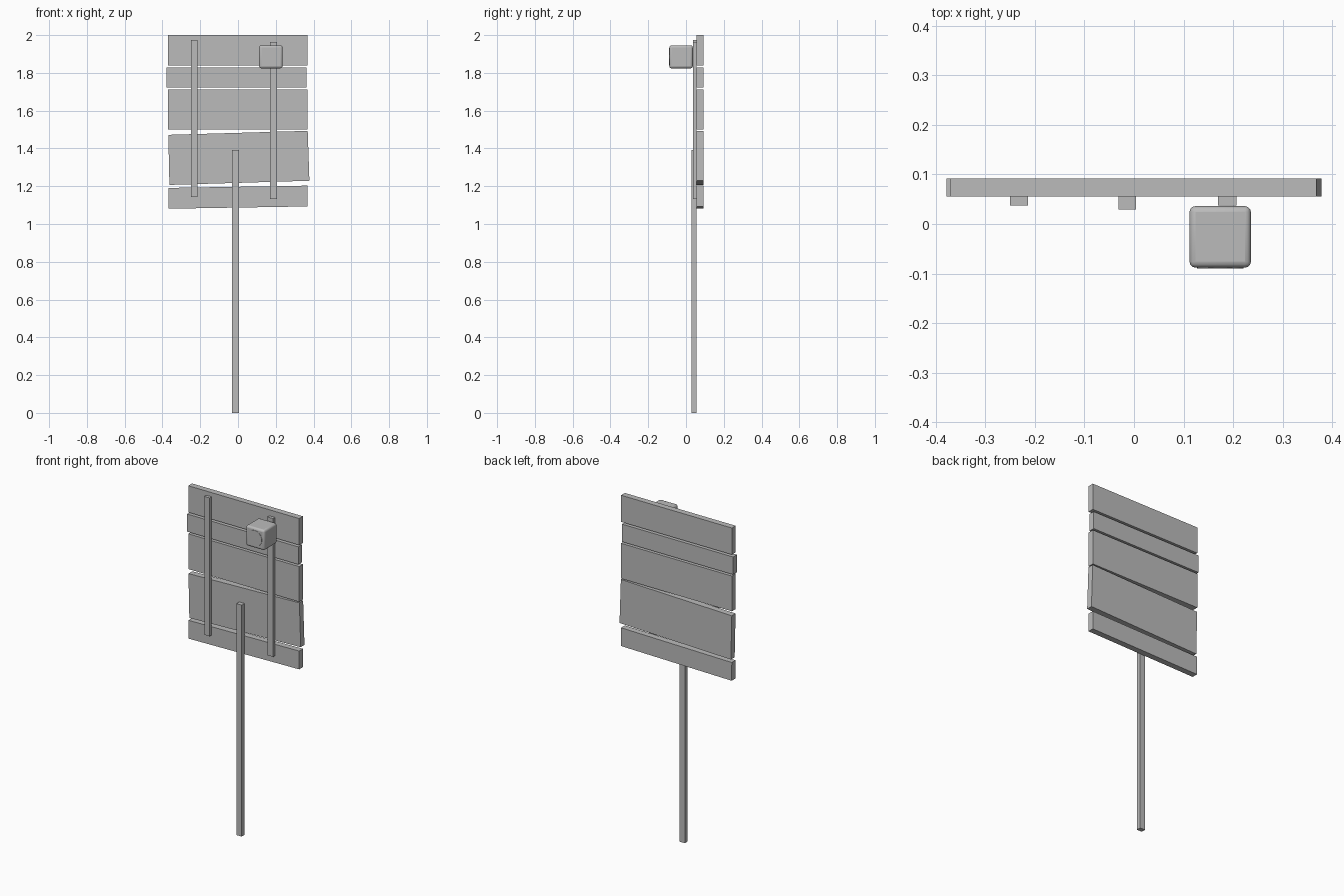
import bpy, bmesh, math

if "Cube" in bpy.data.objects:
    bpy.data.objects.remove(bpy.data.objects["Cube"])

grey = bpy.data.materials.new("plain_grey")
grey.diffuse_color = (0.5, 0.5, 0.5, 1)
grey.use_nodes = True
grey.node_tree.nodes["Principled BSDF"].inputs["Base Color"].default_value = grey.diffuse_color


def finish(name, bm):
    bmesh.ops.recalc_face_normals(bm, faces=bm.faces)
    mesh = bpy.data.meshes.new(name)
    bm.to_mesh(mesh)
    bm.free()
    mesh.materials.append(grey)
    ob = bpy.data.objects.new(name, mesh)
    bpy.context.collection.objects.link(ob)
    return ob


def slab(name, corners, y0, y1):
    """Extrude a front outline of (x, z) corners from y0 to y1."""
    bm = bmesh.new()
    face = bm.faces.new([bm.verts.new((x, y0, z)) for x, z in corners])
    new = bmesh.ops.extrude_face_region(bm, geom=[face])["geom"]
    verts = [v for v in new if isinstance(v, bmesh.types.BMVert)]
    bmesh.ops.translate(bm, verts=verts, vec=(0, y1 - y0, 0))
    return finish(name, bm)


def rect(x0, x1, z0, z1):
    return [(x0, z0), (x1, z0), (x1, z1), (x0, z1)]


# Sign planks, the two lowest slightly crooked
planks = [
    rect(-0.37, 0.368, 1.84, 2.0),
    rect(-0.378, 0.362, 1.722, 1.828),
    rect(-0.37, 0.368, 1.499, 1.711),
    [(-0.363, 1.207), (0.378, 1.229), (0.369, 1.493), (-0.369, 1.472)],
    [(-0.368, 1.081), (0.368, 1.093), (0.368, 1.203), (-0.369, 1.191)],
]
for i, corners in enumerate(planks):
    slab(f"plank_{i + 1}", corners, 0.056, 0.092)

# Battens and post
slab("left_batten", rect(-0.25, -0.214, 1.143, 1.975), 0.037, 0.056)
slab("right_batten", rect(0.17, 0.207, 1.132, 1.964), 0.037, 0.056)
slab("post", rect(-0.031, 0.004, 0, 1.392), 0.029, 0.056)

# Lamp housing with softened edges
CX, CZ = 0.174, 1.885
housing = slab("lamp_housing", rect(CX - 0.062, CX + 0.062, CZ - 0.061, CZ + 0.061), -0.088, 0.036)
bevel = housing.modifiers.new("soft_edges", "BEVEL")
bevel.width = 0.012
bevel.segments = 3

# Round lens on the front of the housing
ring = [(CX + 0.047 * math.cos(a), CZ + 0.047 * math.sin(a))
        for a in (math.tau * i / 24 for i in range(24))]
lens = slab("lamp_lens", ring, -0.09, -0.08)

for ob in (housing, lens):
    bpy.ops.object.select_all(action='DESELECT')
    ob.select_set(True)
    bpy.context.view_layer.objects.active = ob
    bpy.ops.object.shade_smooth_by_angle(angle=math.radians(40))
